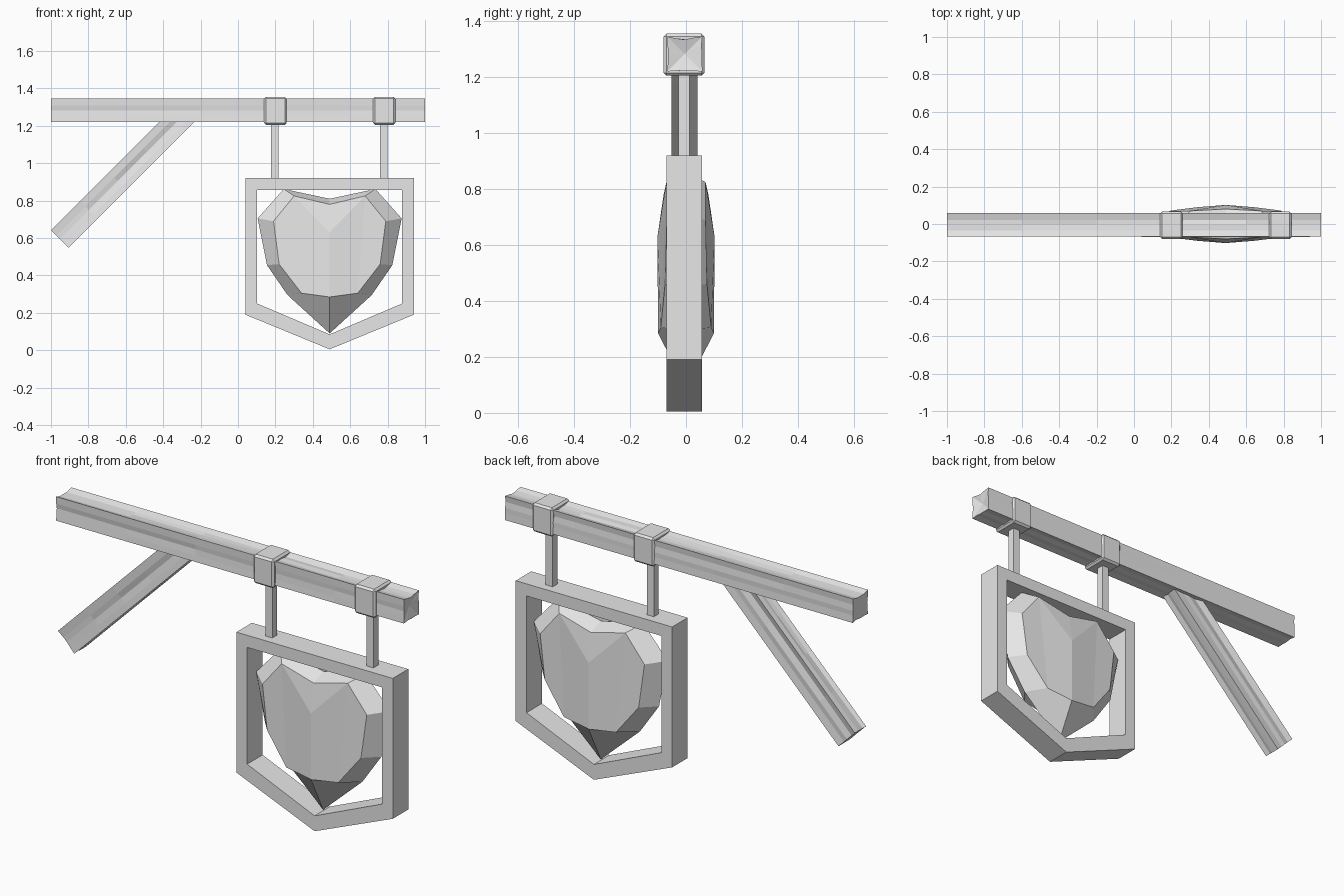
import bpy, bmesh, math, random
from mathutils import Vector, Matrix

random.seed(4)
if "Cube" in bpy.data.objects:
    bpy.data.objects.remove(bpy.data.objects["Cube"], do_unlink=True)

grey = bpy.data.materials.new("plain_grey")
grey.use_nodes = True
grey.diffuse_color = (0.8, 0.8, 0.8, 1)
grey.node_tree.nodes["Principled BSDF"].inputs["Base Color"].default_value = (0.8, 0.8, 0.8, 1)

CX, CY = 0.49, -0.007   # centre of the hanging sign


def finish(bm, name):
    bmesh.ops.recalc_face_normals(bm, faces=bm.faces[:])
    mesh = bpy.data.meshes.new(name)
    bm.to_mesh(mesh)
    bm.free()
    mesh.materials.append(grey)
    obj = bpy.data.objects.new(name, mesh)
    bpy.context.collection.objects.link(obj)
    return obj


def box(name, centre, size, bevel=0):
    bm = bmesh.new()
    bmesh.ops.create_cube(bm, size=1, matrix=Matrix.Translation(centre) @ Matrix.Diagonal((*size, 1)))
    if bevel:
        bmesh.ops.bevel(bm, geom=bm.edges[:], offset=bevel, segments=1, affect='EDGES')
    return finish(bm, name)


def timber(length, width, height, groove, stations=6):
    """Hewn timber along x with long, shallow grooves in its sides."""
    bm = bmesh.new()
    corners = [(-1, -1), (1, -1), (1, 1), (-1, 1)]
    profile = []
    for i, a in enumerate(corners):
        b = corners[(i + 1) % 4]
        for t in (0, 0.3, 0.5, 0.75):
            depth = 0 if t == 0 else random.uniform(0, groove)
            y, z = (a[k] + (b[k] - a[k]) * t for k in (0, 1))
            profile.append((y * width / 2, z * height / 2, depth, i))
    inward = [(0, 1), (-1, 0), (0, -1), (1, 0)]
    rings = []
    for s in range(stations):
        x = length * s / (stations - 1)
        ring = []
        for y, z, depth, side in profile:
            d = depth * random.uniform(0.4, 1.2)
            ring.append(bm.verts.new((x, y + inward[side][0] * d, z + inward[side][1] * d)))
        rings.append(ring)
    n = len(profile)
    for r, q in zip(rings, rings[1:]):
        for i in range(n):
            j = (i + 1) % n
            bm.faces.new((r[i], r[j], q[j], q[i]))
    # Solid ends, the far one slightly hollow
    bm.faces.new(rings[0])
    hollow = bm.verts.new((length - 0.015, 0, 0))
    for i in range(n):
        bm.faces.new((rings[-1][i], rings[-1][(i + 1) % n], hollow))
    return bm


# Main beam
beam = timber(2.0, 0.125, 0.125, 0.012)
bmesh.ops.translate(beam, verts=beam.verts[:], vec=(-1, -0.004, 1.2825))
finish(beam, "beam")

# Diagonal brace, cut level inside the beam
brace = timber(1.1, 0.092, 0.133, 0.01)
bmesh.ops.transform(brace, verts=brace.verts[:],
                    matrix=Matrix.Translation((-0.953, -0.005, 0.594)) @ Matrix.Rotation(-math.pi / 4, 4, 'Y'))
cut = bmesh.ops.bisect_plane(brace, geom=brace.verts[:] + brace.edges[:] + brace.faces[:],
                             plane_co=(0, 0, 1.235), plane_no=(0, 0, 1), clear_outer=True)
bmesh.ops.holes_fill(brace, edges=[e for e in cut["geom_cut"] if isinstance(e, bmesh.types.BMEdge)])
finish(brace, "brace")

# Collars round the beam and the rods hanging from them
for side, x in (("right", 0.2), ("left", 0.782)):
    box(side + "_collar", (x, CY, 1.28), (0.12, 0.146, 0.15), 0.01)
    box(side + "_rod", (x - 0.004, CY, 1.065), (0.04, 0.04, 0.31))

# Pointed frame
outer = [(-0.45, 0.92), (0.45, 0.92), (0.45, 0.19), (0, 0.005), (-0.45, 0.19)]
inner = [(-0.388, 0.857), (0.388, 0.857), (0.388, 0.25), (0, 0.085), (-0.388, 0.25)]
bm = bmesh.new()
loops = [[bm.verts.new((CX + x, CY + y, z)) for x, z in pts]
         for pts, y in ((outer, -0.0635), (inner, -0.0635), (inner, 0.0635), (outer, 0.0635))]
for k in range(4):
    a, b = loops[k], loops[(k + 1) % 4]
    for i in range(5):
        j = (i + 1) % 5
        bm.faces.new((a[i], a[j], b[j], b[i]))
finish(bm, "sign_frame")

# Faceted heart: half a rim and half of each face, then mirrored
rim = [(0, 0.81), (0.245, 0.862), (0.385, 0.705), (0.335, 0.455), (0.225, 0.295), (0, 0.09)]
face = [(0, 0.78, 0.08), (0.19, 0.825, 0.07), (0.30, 0.69, 0.07),
        (0.27, 0.46, 0.075), (0.15, 0.305, 0.09), (0, 0.285, 0.1)]
bm = bmesh.new()
edge = [bm.verts.new((x, 0, z)) for x, z in rim]
for s in (-1, 1):
    f = [bm.verts.new((x, s * y, z)) for x, z, y in face]
    ridge = bm.verts.new((0, s * 0.102, 0.63))
    for i in range(5):
        bm.faces.new((edge[i], edge[i + 1], f[i + 1], f[i]))
    bm.faces.new((f[1], f[2], f[3], f[4]))
    bm.faces.new((f[0], f[1], ridge))
    bm.faces.new((ridge, f[1], f[4], f[5]))
bmesh.ops.mirror(bm, geom=bm.verts[:] + bm.edges[:] + bm.faces[:], axis='X', merge_dist=0.0005)
bmesh.ops.translate(bm, verts=bm.verts[:], vec=(CX, 0, 0))
finish(bm, "heart")
